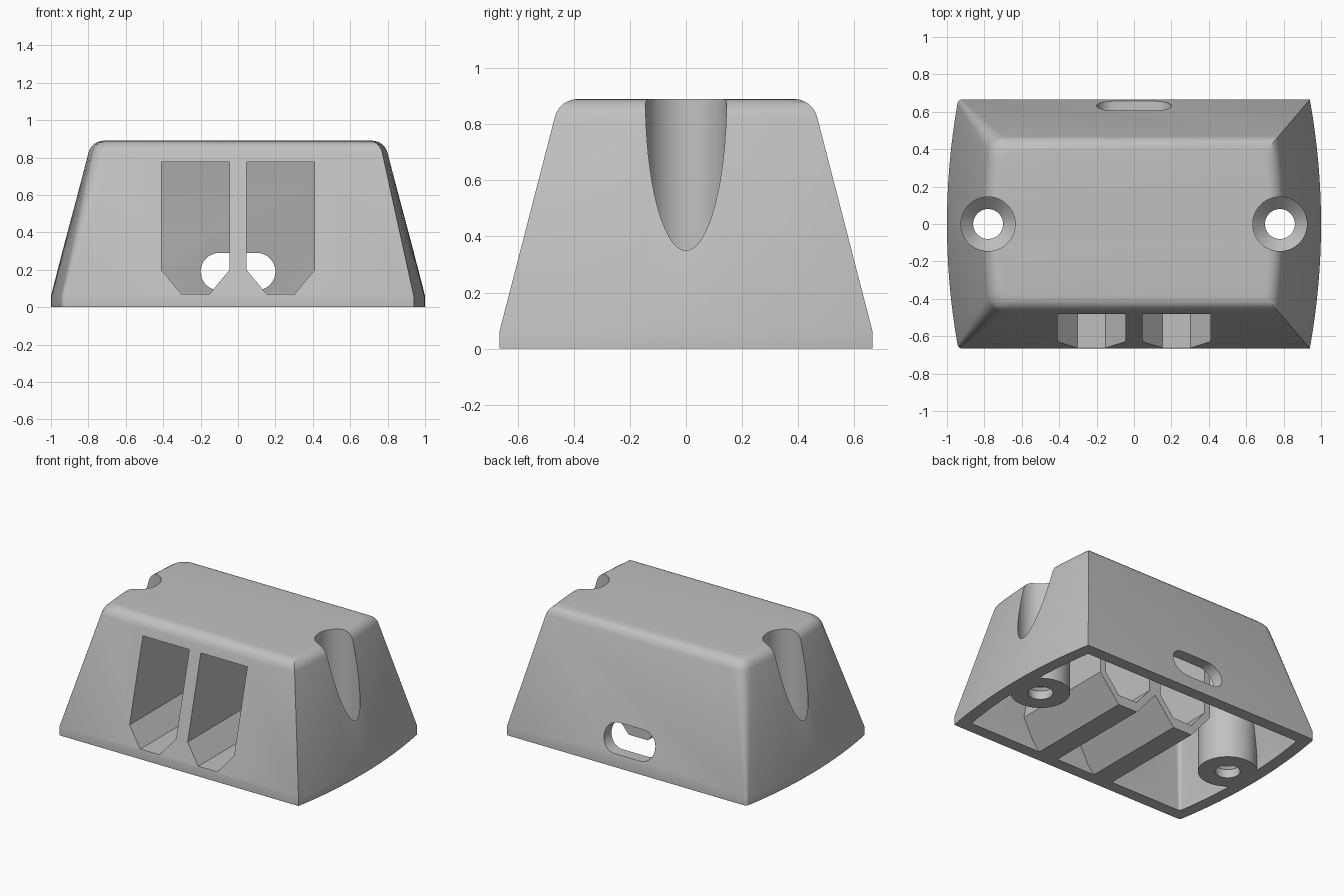
import bpy, bmesh, math

old = bpy.data.objects.get("Cube")
if old:
    bpy.data.objects.remove(old, do_unlink=True)

grey = bpy.data.materials.new("plain grey")
grey.use_nodes = True
COLOUR = (0.53, 0.53, 0.53, 1)
grey.diffuse_color = COLOUR
grey.node_tree.nodes["Principled BSDF"].inputs["Base Color"].default_value = COLOUR

HALF_Y, HEIGHT, LIP, DRAFT = 0.665, 0.89, 0.06, 0.258
END_R, WALL = 3.71, 0.085


def finish(name, bm):
    bmesh.ops.recalc_face_normals(bm, faces=bm.faces)
    mesh = bpy.data.meshes.new(name)
    bm.to_mesh(mesh)
    bm.free()
    mesh.materials.append(grey)
    obj = bpy.data.objects.new(name, mesh)
    bpy.context.collection.objects.link(obj)
    return obj


def loft(name, rings):
    """Closed solid through rings of equal point count."""
    bm = bmesh.new()
    loops = [[bm.verts.new(p) for p in ring] for ring in rings]
    for a, b in zip(loops, loops[1:]):
        for i in range(len(a)):
            j = (i + 1) % len(a)
            bm.faces.new((a[i], a[j], b[j], b[i]))
    bm.faces.new(loops[0])
    bm.faces.new(loops[-1])
    return finish(name, bm)


def prism(name, outline, y0, y1):
    return loft(name, [[(x, y, z) for x, z in outline] for y in (y0, y1)])


def lathe(name, profile, cx, n=64):
    rings = []
    for r, z in profile:
        angles = [2 * math.pi * i / n for i in range(n)]
        rings.append([(cx + r * math.cos(a), r * math.sin(a), z) for a in angles])
    return loft(name, rings)


def cut(target, cutter):
    """Subtract the cutter for good, then drop it."""
    mod = target.modifiers.new("cut", 'BOOLEAN')
    mod.operation, mod.solver, mod.object = 'DIFFERENCE', 'EXACT', cutter
    bpy.context.view_layer.update()
    graph = bpy.context.evaluated_depsgraph_get()
    mesh = bpy.data.meshes.new_from_object(target.evaluated_get(graph))
    target.modifiers.clear()
    target.data = mesh
    bpy.data.objects.remove(cutter, do_unlink=True)


def plan(inset, z, round_r):
    """Rectangle with bowed ends; the -x corners are rounded."""
    hy, radius = HALF_Y - inset, END_R - inset

    def end_x(y):
        return 1 - END_R + math.sqrt(radius ** 2 - y ** 2)

    n, m = 16, 6
    pts = []
    for i in range(n + 1):
        y = hy * (2 * i / n - 1)
        pts.append((end_x(y), y, z))
    ly = hy - round_r
    corner = []
    for i in range(m + 1):
        t = i / m
        a, b, c = (1 - t) ** 2, 2 * t * (1 - t), t * t
        x = a * (end_x(hy) - round_r) + b * end_x(hy) + c * end_x(ly)
        corner.append((-x, a * hy + b * hy + c * ly, z))
    pts += corner
    for i in range(1, n):
        y = ly * (1 - 2 * i / n)
        pts.append((-end_x(y), y, z))
    pts += [(x, -y, z) for x, y, z in reversed(corner)]
    return pts


# Outer body: upright lip, drafted walls, rounded top edge
rings = [plan(0, 0, 0.02), plan(0, LIP, 0.02)]
fillet, tilt = 0.085, math.atan(DRAFT)
turn = math.pi / 2 - tilt
top_inset = (HEIGHT - LIP) * DRAFT + fillet * math.tan(turn / 2)
for i in range(7):
    a = tilt + turn * i / 6
    rings.append(plan(top_inset - fillet * math.cos(a),
                      HEIGHT - fillet + fillet * math.sin(a), 0.08))
body = loft("enclosure_body", rings)

# Cavity, open underneath
roof = HEIGHT - WALL
cavity = loft("cavity", [plan(WALL, -0.02, 0.02), plan(WALL, LIP, 0.02),
                         plan(WALL + (roof - LIP) * DRAFT, roof, 0.04)])

# Keep the socket tunnels and screw bosses standing in the cavity
half_tunnel = [(0.075, -0.05), (0.075, 0), (0.23, 0.183), (0.23, 1)]
half_socket = [(0.075, 0.07), (0.1825, 0.2), (0.1825, 0.775)]


def mirrored(half, cx):
    return [(cx + x, z) for x, z in half] + [(cx - x, z) for x, z in reversed(half)]


for side in (-1, 1):
    cut(cavity, prism("tunnel", mirrored(half_tunnel, 0.2275 * side), -0.8, 0.21))
    cut(cavity, lathe("boss", [(0.19, -0.05), (0.19, 1)], 0.78 * side))
cut(body, cavity)

# Front sockets and countersunk screw holes
screw = [(0.08, -0.1), (0.08, 0.06), (0.145, 0.125), (0.145, 1.1)]
for side in (-1, 1):
    cut(body, prism("socket", mirrored(half_socket, 0.2275 * side), -0.9, 0.25))
    cut(body, lathe("screw_hole", screw, 0.78 * side))

# Cable slot in the back wall
slot = []
for i in range(34):
    a = math.pi * ((i if i < 17 else i - 1) / 16 - 0.5)
    slot.append(((0.1 if i < 17 else -0.1) + 0.1 * math.cos(a), 0.19 + 0.1 * math.sin(a)))
cut(body, prism("cable_slot", slot, 0.4, 0.9))

# Smooth the rounded areas, keep edges crisp
bpy.ops.object.select_all(action='DESELECT')
body.select_set(True)
bpy.context.view_layer.objects.active = body
bpy.ops.object.shade_smooth_by_angle(angle=math.radians(30))
